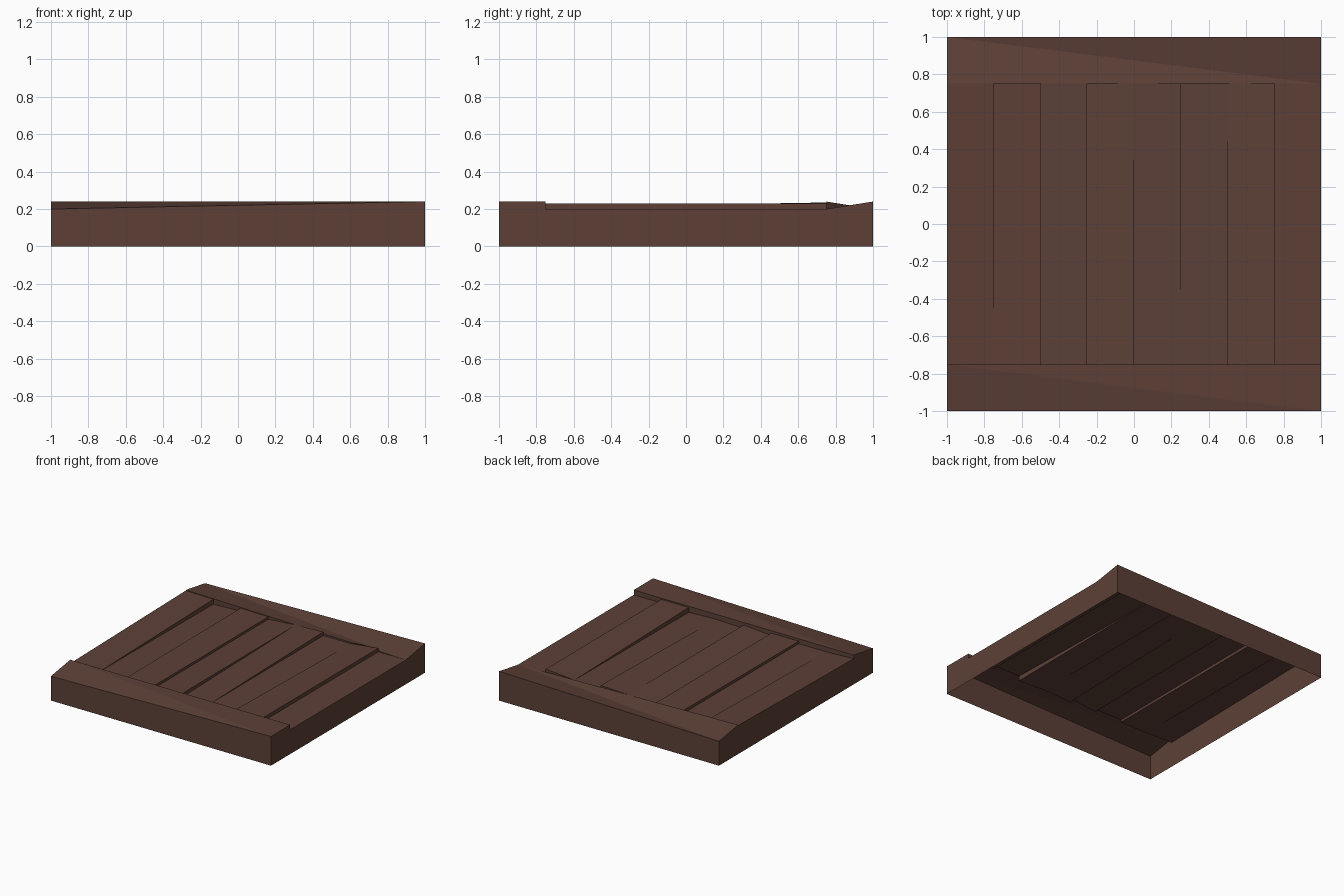
import bpy
import bmesh
from mathutils import Vector

if "Cube" in bpy.data.objects:
    bpy.data.objects.remove(bpy.data.objects["Cube"], do_unlink=True)

brown = bpy.data.materials.new("dark_brown_wood")
brown.use_nodes = True
colour = (0.109, 0.051, 0.038, 1)
brown.diffuse_color = colour
brown.node_tree.nodes["Principled BSDF"].inputs["Base Color"].default_value = colour

UP, FRONT, BACK = (0, 0, 1), (0, -1, 0), (0, 1, 0)
LEFT, RIGHT = (1, 0, 0), (-1, 0, 0)
END = 0.75          # where the planks meet the cross beams
WIDTH = 0.25        # plank width
LOW, HIGH = 0.20, 0.24


def build(name, faces):
    """Make a sheet object from (points, outward direction) pairs."""
    bm = bmesh.new()
    for points, outward in faces:
        clean = []
        for p in map(Vector, points):
            if all((p - q).length > 1e-5 for q in clean):
                clean.append(p)
        if len(clean) < 3:
            continue
        face = bm.faces.new([bm.verts.new(p) for p in clean])
        face.normal_update()
        if face.normal.dot(Vector(outward)) < 0:
            face.normal_flip()
    mesh = bpy.data.meshes.new(name)
    bm.to_mesh(mesh)
    bm.free()
    mesh.materials.append(brown)
    obj = bpy.data.objects.new(name, mesh)
    bpy.context.collection.objects.link(obj)


def back_edge(x):
    """Height of the warped back beam along its inner edge."""
    return 0.22 - 0.02 * x


# Plank corner heights in hundredths: front -x, front +x, back -x, back +x
planks = [
    (21, 20, 23.5, 23), (20, 20, 19, 20), (22, 22, 22.5, 22), (20, 22, 20, 22),
    (19, 20, 22, 23), (20, 19, 20, 20), (23, 23, 20, 23), (20, 20, 20, 20),
]
corners = []
for i, heights in enumerate(planks):
    x0 = -1 + i * WIDTH
    x1 = x0 + WIDTH
    a, b, c, d = [h / 100 for h in heights]
    corners.append(((x0, -END, a), (x1, -END, b), (x0, END, c), (x1, END, d)))

# Uneven planks, each with its step down to the next one
for i, (a, b, c, d) in enumerate(corners):
    faces = [((a, b, d, c), UP)]
    if i + 1 < len(corners):
        e, _, f, _ = corners[i + 1]
        faces.append(((b, d, f, e), LEFT if b[2] + d[2] > e[2] + f[2] else RIGHT))
    build(f"plank_{i + 1}", faces)

# Front beam, warped down at one corner
fl, fr = (-1, -1, LOW), (1, -1, HIGH)
il, ir = (-1, -END, HIGH), (1, -END, HIGH)
front = [((fl, fr, il), UP), ((fr, ir, il), UP),
         (((-1, -1, 0), (1, -1, 0), fr, fl), FRONT)]
for a, b, _, _ in corners:
    front.append(((a, b, (b[0], -END, HIGH), (a[0], -END, HIGH)), BACK))
build("front_beam", front)

# Back beam, twisted along its length
bl, br = (-1, 1, LOW), (1, 1, HIGH)
jl, jr = (-1, END, back_edge(-1)), (1, END, back_edge(1))
back = [((jl, jr, bl), UP), ((jr, br, bl), UP),
        (((-1, 1, 0), (1, 1, 0), br, bl), BACK)]
for _, _, c, d in corners:
    inner = [(p[0], END, back_edge(p[0])) for p in (d, c)]
    back.append(((c, d, *inner), FRONT))
build("back_beam", back)

# Side walls following the top profile
build("left_wall", [(((1, -1, 0), (1, 1, 0), br, jr, corners[-1][3],
                      corners[-1][1], ir, fr), LEFT)])
build("right_wall", [(((-1, -1, 0), (-1, 1, 0), bl, jl, corners[0][2],
                       corners[0][0], il, fl), RIGHT)])
